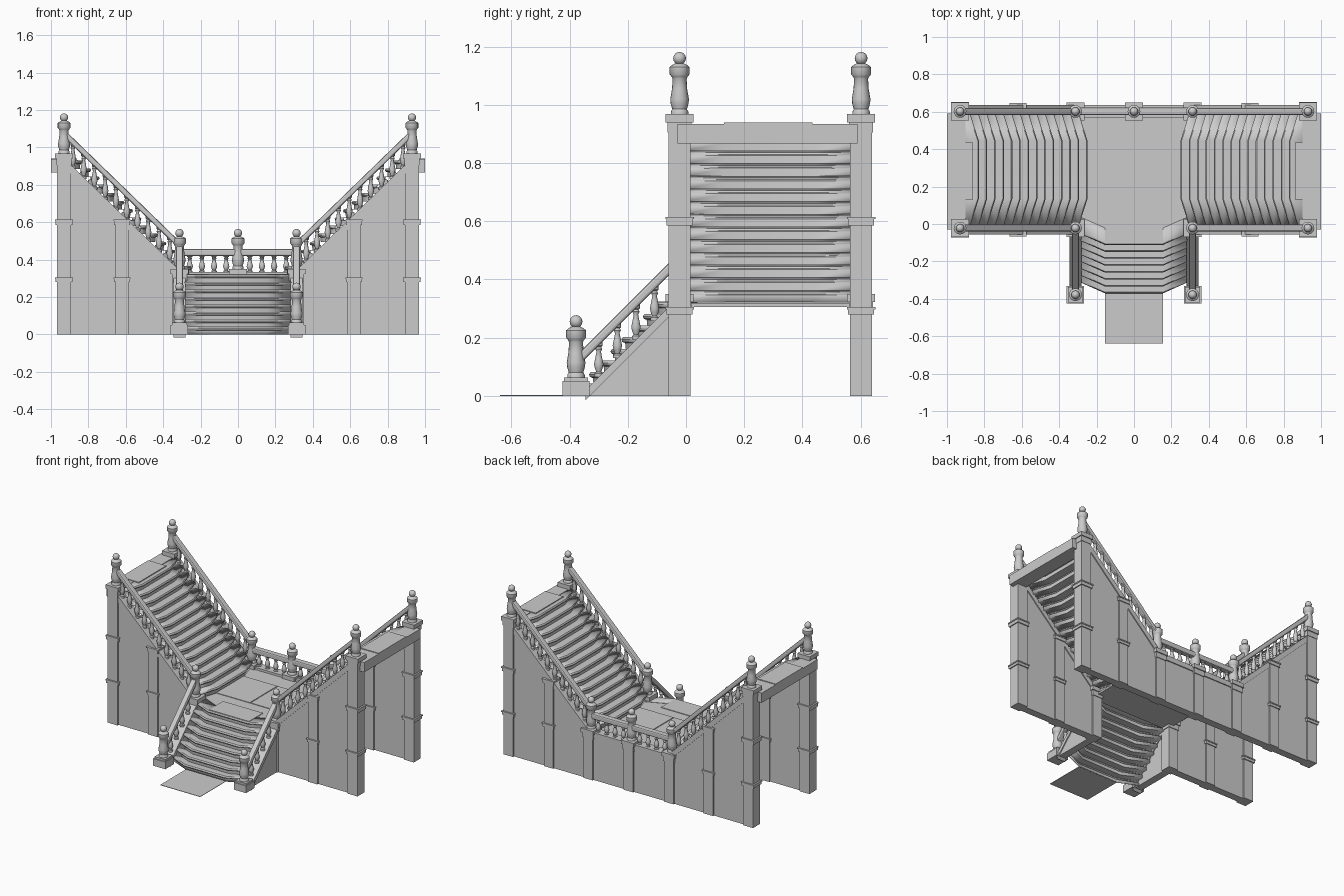
import bpy, bmesh, math
from mathutils import Matrix, Vector

cube = bpy.data.objects.get("Cube")
if cube:
    bpy.data.objects.remove(cube)

stone = bpy.data.materials.new("grey_stone")
stone.use_nodes = True
GREY = (0.6, 0.6, 0.6, 1)
stone.diffuse_color = GREY
stone.node_tree.nodes["Principled BSDF"].inputs["Base Color"].default_value = GREY

FRONT, BACK, MID = -0.022, 0.602, 0.29   # wall lines and flight centre in y
POST, NEWEL = 0.93, 0.313                # end columns and landing posts in x
LANDING, TOP = 0.32, 0.93
SLOPE = 0.97


def finish(name, bm, smooth=False):
    bmesh.ops.recalc_face_normals(bm, faces=bm.faces)
    mesh = bpy.data.meshes.new(name)
    bm.to_mesh(mesh)
    bm.free()
    mesh.materials.append(stone)
    if smooth:
        mesh.shade_smooth()
        mesh.set_sharp_from_angle(angle=math.radians(40))
    ob = bpy.data.objects.new(name, mesh)
    bpy.context.collection.objects.link(ob)
    return ob


def box(name, x, y, z):
    bm = bmesh.new()
    size = (x[1] - x[0], y[1] - y[0], z[1] - z[0])
    mid = Vector((sum(x), sum(y), sum(z))) / 2
    bmesh.ops.create_cube(bm, size=1, matrix=Matrix.Translation(mid) @ Matrix.Diagonal((*size, 1)))
    return finish(name, bm)


def block(name, x, y, half, z0, z1):
    return box(name, (x - half, x + half), (y - half, y + half), (z0, z1))


def prism(name, pts, along, centre, half, bevel=0):
    """Outline in (x, z) or (y, z), given thickness across it."""
    bm = bmesh.new()
    put = (lambda a, z, t: (a, t, z)) if along == "x" else (lambda a, z, t: (t, a, z))
    rings = [[bm.verts.new(put(a, z, centre + s * half)) for a, z in pts] for s in (-1, 1)]
    bm.faces.new(rings[0])
    bm.faces.new(rings[1])
    n = len(pts)
    for i in range(n):
        j = (i + 1) % n
        bm.faces.new((rings[0][i], rings[0][j], rings[1][j], rings[1][i]))
    ob = finish(name, bm)
    if bevel:
        mod = ob.modifiers.new("soft_edges", 'BEVEL')
        mod.width, mod.segments = bevel, 2
    return ob


def bar(name, a, b, height, along, centre, half, bevel=0):
    """Sloping bar whose top edge runs from a to b."""
    pts = [a, b, (b[0], b[1] - height), (a[0], a[1] - height)]
    return prism(name, pts, along, centre, half, bevel)


def lathe(name, profile, at, seg):
    bm = bmesh.new()
    vs = [bm.verts.new((r, 0, z)) for r, z in profile]
    es = [bm.edges.new(p) for p in zip(vs, vs[1:])]
    bmesh.ops.spin(bm, geom=vs + es, cent=(0, 0, 0), axis=(0, 0, 1), angle=math.tau, steps=seg)
    bmesh.ops.remove_doubles(bm, verts=bm.verts, dist=0.0002)
    bmesh.ops.translate(bm, verts=bm.verts, vec=at)
    return finish(name, bm, True)


BALUSTER = [(0, 0), (.015, 0), (.015, .1), (.009, .14), (.014, .25), (.017, .36),
            (.013, .52), (.008, .72), (.013, .8), (.009, .86), (.014, .9), (.014, 1), (0, 1)]
VASE = [(0, .06), (.03, .06), (.03, .072), (.025, .08), (.031, .1), (.032, .115), (.026, .15),
        (.024, .185), (.028, .192), (.034, .2), (.034, .225), (.026, .232), (.014, .238), (0, .238)]
BALL = [(.022 * math.sin(math.pi * i / 8), .255 - .022 * math.cos(math.pi * i / 8)) for i in range(9)]


def baluster(x, y, z, h):
    lathe("baluster", [(r, t * h) for r, t in BALUSTER], (x, y, z), 10)


def newel(x, y, z, grounded=False):
    lower, upper = (.047, .041) if grounded else (.041, .048)
    split = .05 if grounded else .035
    block("newel_plinth", x, y, lower, z, z + split)
    block("newel_base", x, y, upper, z + split, z + .063)
    lathe("newel_vase", VASE, (x, y, z), 16)
    lathe("newel_ball", BALL, (x, y, z), 16)


def flight(name, steps, run, rise, half, bulge, tail, place):
    """Stepped shell with rounded nosings, its middle pushed towards the foot."""
    line = [(.006, 0)]
    for i in range(steps):
        u, z = i * run, (i + 1) * rise
        line += [(u + .004, z - .018), (u - .006, z - .014), (u - .009, z - .007), (u - .004, z)]
        line.append((u + run + .006 if i < steps - 1 else u + tail, z))
    bm = bmesh.new()
    rows = []
    for v, shift in ((-half, bulge), (-.155, 0), (.155, 0), (half, bulge)):
        rows.append([bm.verts.new(place(u + shift, v, z)) for u, z in line])
    for r, s in zip(rows, rows[1:]):
        for i in range(len(line) - 1):
            bm.faces.new((r[i], r[i + 1], s[i + 1], s[i]))
    ob = finish(name, bm, True)
    mod = ob.modifiers.new("thickness", 'SOLIDIFY')
    mod.thickness, mod.offset = .003, 0


# Landings and carpet runners
box("middle_landing", (-.31, .31), (-.05, BACK), (.306, .319))
box("ground_runner", (-.155, .155), (-.64, -.35), (0, .003))
box("landing_runner_front", (-.155, .155), (-.1, .055), (.32, .324))
for s in (-1, 1):
    box("landing_runner_side", sorted((s * .003, s * .27)), (.135, .44), (.32, .324))
    box("top_landing", sorted((s * .9, s)), (-.03, .59), (.867, .935))
    box("top_runner", sorted((s * .86, s)), (.13, .435), (.934, .94))

# Stair flights
flight("front_flight", 8, .037, LANDING / 8, .29, .06, .08, lambda u, v, z: (v, u - .36, z))
for s in (-1, 1):
    flight("upper_flight", 14, .0447, (TOP - LANDING) / 14, .295, .045, .1,
           lambda u, v, z, s=s: (s * (u + .259), MID + v, z + LANDING))

# Long walls with columns, pilasters and sloping balustrades
for side, y in (("front", FRONT), ("back", BACK)):
    for s in (-1, 1):
        def up(x, dz, s=s):
            return (s * x, .34 + dz + SLOPE * (x - .32))
        prism(side + "_wall", [(s * .31, 0), (s * .95, 0), (s * .95, .9), up(.9, 0), up(.31, 0)],
              "x", y, .026)
        bar(side + "_string", up(.31, .01), up(.91, .01), .045, "x", y, .033)
        bar(side + "_handrail", up(.32, .165), up(.92, .165), .042, "x", y, .019, .008)
        for i in range(10):
            x = .365 + i * .0575
            baluster(s * x, y, up(x, 0)[1], .14)

        block("end_column", s * POST, y, .038, 0, TOP)
        block("pilaster", s * .62, y, .036, 0, .6)
        for z0, z1 in ((.28, .305), (.585, .615)):
            for x, half in ((POST, .045), (.62, .042)):
                block("column_band", s * x, y, half, z0, z1)
                block("column_band_lip", s * x, y, half + .004, z1 - .008, z1)
        block("landing_column", s * NEWEL, y, .036, 0, .3)
        newel(s * POST, y, .905)
        newel(s * NEWEL, y, .287)

# Level balustrade over the back wall
box("back_middle_wall", (-.31, .31), (BACK - .026, BACK + .026), (0, .32))
box("back_base_rail", (-.31, .31), (BACK - .033, BACK + .033), (.3, .335))
bar("back_handrail", (-.31, .457), (.31, .457), .038, "x", BACK, .02, .008)
block("middle_column", 0, BACK, .036, 0, .3)
newel(0, BACK, .287)
for s in (-1, 1):
    for i in range(4):
        baluster(s * (.063 + i * .065), BACK, .33, .095)

# Side strings and rails of the front flight
for s in (-1, 1):
    x = s * NEWEL
    prism("front_flight_side", [(-.335, 0), (-.03, 0), (-.03, .32), (-.335, .015)], "y", x, .026)
    bar("front_flight_string", (-.345, .02), (-.04, .325), .035, "y", x, .033)
    bar("front_flight_handrail", (-.36, .155), (-.04, .475), .042, "y", x, .019, .008)
    for i in range(4):
        y = -.3 + i * .064
        baluster(x, y, y + .365, .12)
    newel(x, -.378, 0, True)
